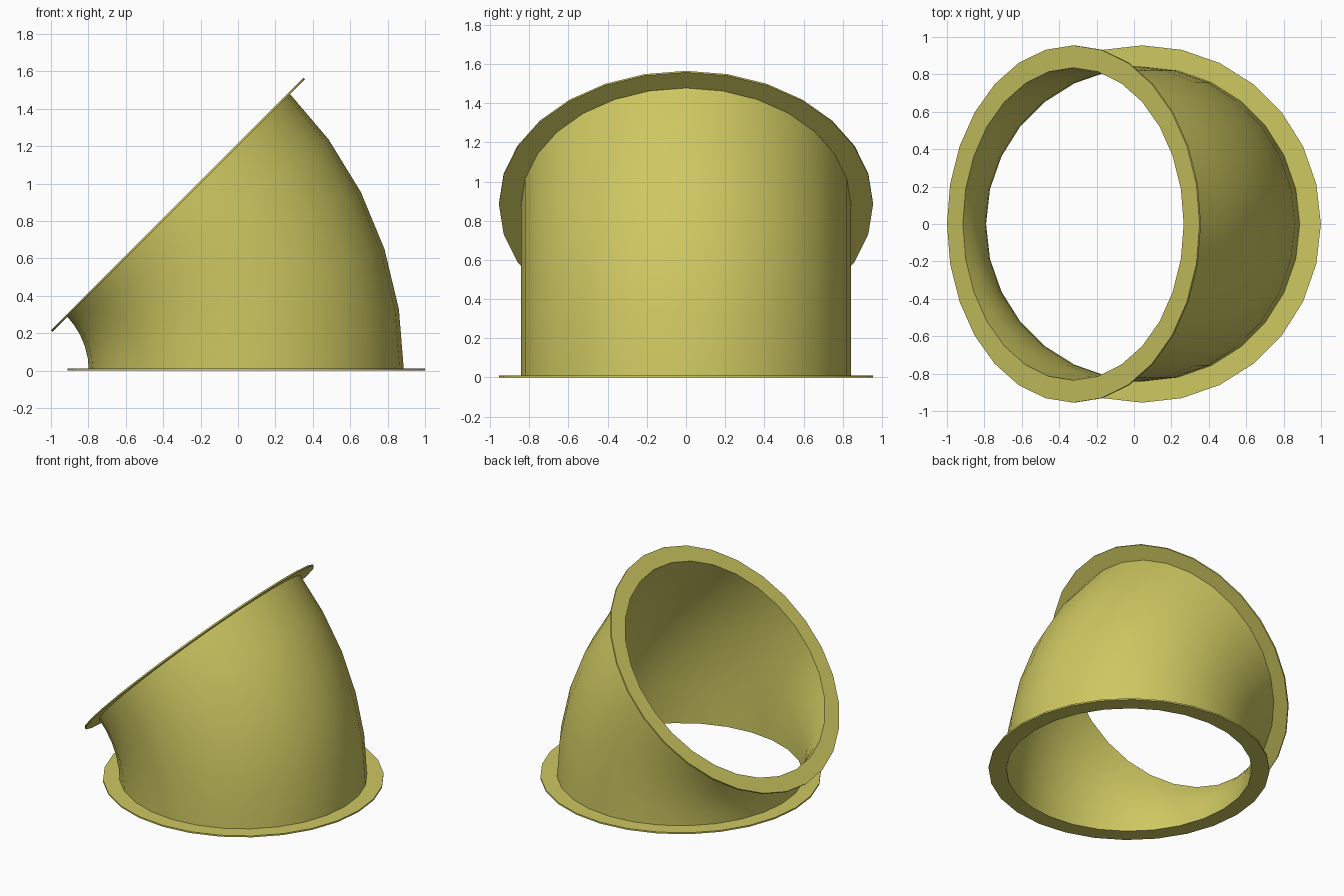
import bpy, bmesh, math
from mathutils import Vector

if "Cube" in bpy.data.objects:
    bpy.data.objects.remove(bpy.data.objects["Cube"])

SIDES = 28            # sides round the pipe
STEPS = 5             # bend segments
BEND = math.radians(45)
R = 1.259             # bend radius
CX = -1.215           # bend axis position in x
OUTER, INNER, FLANGE, T = 0.842, 0.835, 0.955, 0.011

bm = bmesh.new()


def ring(radius, angle, offset=0.0):
    # circle across the bend at the given angle, shifted along the pipe axis
    out = Vector((math.cos(angle), 0, math.sin(angle)))
    along = Vector((-math.sin(angle), 0, math.cos(angle)))
    centre = Vector((CX, 0, 0)) + out * R + along * offset
    return [bm.verts.new(centre + out * radius * math.cos(a) + Vector((0, radius * math.sin(a), 0)))
            for a in (2 * math.pi * i / SIDES for i in range(SIDES))]


inner_steps = [BEND * i / STEPS for i in range(1, STEPS)]

# closed section: bottom flange, outer wall, top flange, inner wall
rings = [ring(INNER, 0), ring(FLANGE, 0), ring(FLANGE, 0, T), ring(OUTER, 0, T)]
rings += [ring(OUTER, a) for a in inner_steps]
rings += [ring(OUTER, BEND, -T), ring(FLANGE, BEND, -T), ring(FLANGE, BEND), ring(INNER, BEND)]
rings += [ring(INNER, a) for a in reversed(inner_steps)]

for k, a in enumerate(rings):
    b = rings[(k + 1) % len(rings)]
    for i in range(SIDES):
        j = (i + 1) % SIDES
        bm.faces.new((a[i], a[j], b[j], b[i]))
bmesh.ops.recalc_face_normals(bm, faces=bm.faces)

mesh = bpy.data.meshes.new("flanged_elbow_pipe")
bm.to_mesh(mesh)
bm.free()
pipe = bpy.data.objects.new("flanged_elbow_pipe", mesh)
bpy.context.collection.objects.link(pipe)

# olive yellow paint
mat = bpy.data.materials.new("olive_yellow")
mat.diffuse_color = (0.62, 0.58, 0.12, 1)
mat.use_nodes = True
mat.node_tree.nodes["Principled BSDF"].inputs["Base Color"].default_value = mat.diffuse_color
mesh.materials.append(mat)

# smooth walls, sharp flange edges
bpy.context.view_layer.objects.active = pipe
pipe.select_set(True)
bpy.ops.object.shade_smooth_by_angle(angle=math.radians(35))
